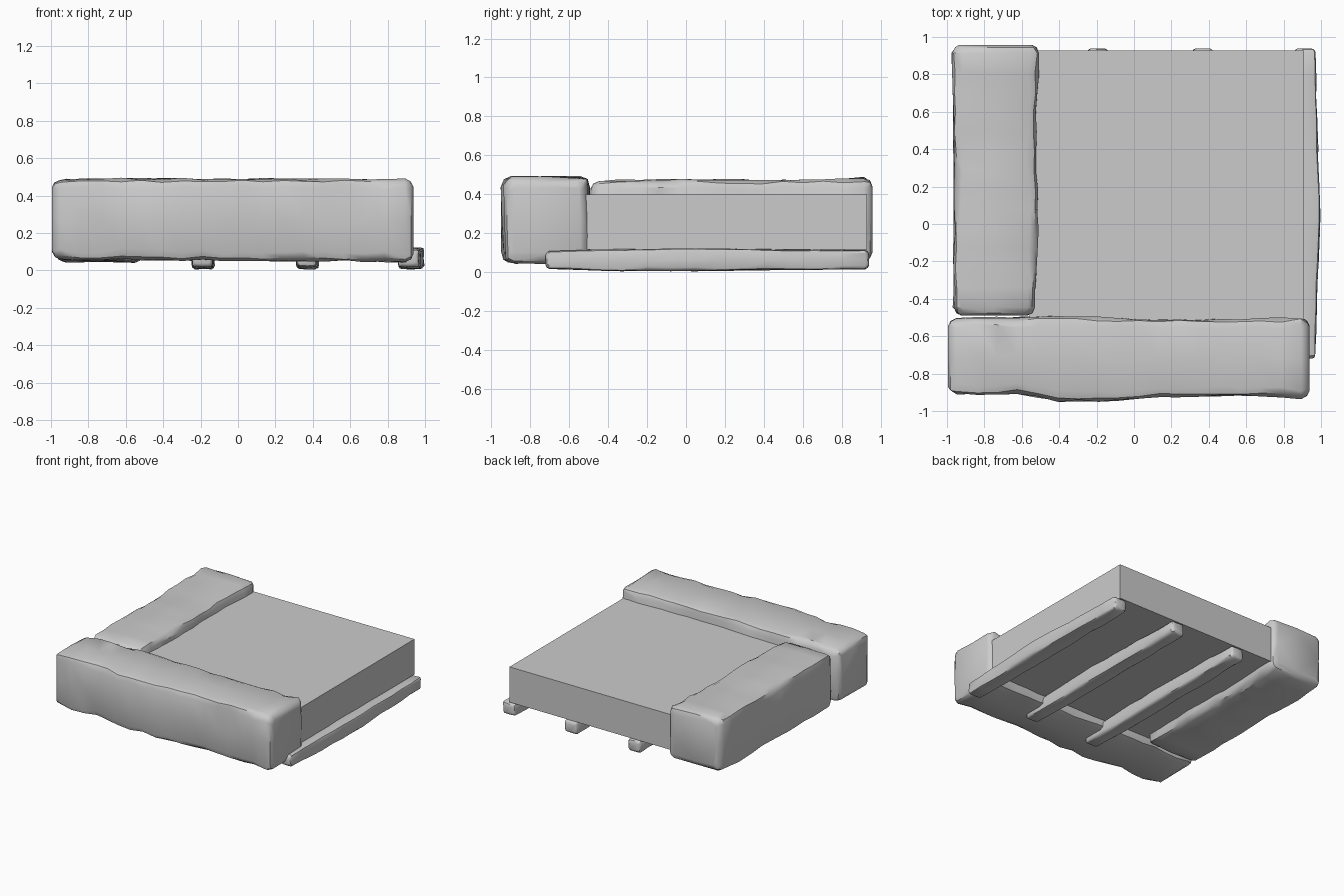
import bpy, bmesh, math, random
from mathutils import Vector

if "Cube" in bpy.data.objects:
    bpy.data.objects.remove(bpy.data.objects["Cube"])

random.seed(7)


def finish(name, bm, smooth=True):
    bmesh.ops.recalc_face_normals(bm, faces=bm.faces)
    mesh = bpy.data.meshes.new(name)
    bm.to_mesh(mesh)
    bm.free()
    obj = bpy.data.objects.new(name, mesh)
    bpy.context.collection.objects.link(obj)
    if smooth:
        bpy.ops.object.select_all(action='DESELECT')
        obj.select_set(True)
        bpy.context.view_layer.objects.active = obj
        bpy.ops.object.shade_smooth_by_angle(angle=math.radians(35))
    return obj


def lerp_station(stations, t):
    for a, b in zip(stations, stations[1:]):
        if t <= b[0]:
            f = (t - a[0]) / (b[0] - a[0])
            return [p + (q - p) * f for p, q in zip(a[1:], b[1:])]
    return stations[-1][1:]


def rough_beam(name, stations, axis, bevel, jitter, rings):
    """Loft a worn rounded rectangle; stations are (t, u0, u1, z0, z1)."""
    t0, t1 = stations[0][0], stations[-1][0]
    inner = [t0 + bevel + (t1 - t0 - 2 * bevel) * i / (rings - 1) for i in range(rings)]
    steps = [(t0, 1.0), (t0 + bevel * 0.3, 0.4)] + [(t, 0) for t in inner]
    steps += [(t1 - bevel * 0.3, 0.4), (t1, 1.0)]
    bm = bmesh.new()
    loops = []
    for t, shrink in steps:
        u0, u1, z0, z1 = lerp_station(stations, t)
        s = shrink * bevel
        u0, u1, z0, z1 = u0 + s, u1 - s, z0 + s, z1 - s
        b = bevel * (1 - 0.5 * shrink) * random.uniform(0.7, 1.25)
        um, zm, k = (u0 + u1) / 2, (z0 + z1) / 2, b * 0.29
        ring = [(u0 + b, z0), (um, z0), (u1 - b, z0), (u1 - k, z0 + k),
                (u1, z0 + b), (u1, zm), (u1, z1 - b), (u1 - k, z1 - k),
                (u1 - b, z1), (um, z1), (u0 + b, z1), (u0 + k, z1 - k),
                (u0, z1 - b), (u0, zm), (u0, z0 + b), (u0 + k, z0 + k)]
        verts = []
        for u, z in ring:
            u += random.uniform(-jitter, jitter)
            z = max(0.003, z + random.uniform(-jitter, jitter))
            verts.append(bm.verts.new((t, u, z) if axis == 'x' else (u, t, z)))
        loops.append(verts)
    for a, b in zip(loops, loops[1:]):
        for i in range(len(a)):
            j = (i + 1) % len(a)
            bm.faces.new((a[i], a[j], b[j], b[i]))
    for end in (loops[0], loops[-1]):
        bm.faces.new(end)
    return finish(name, bm)


# flat platform slab, its hidden edges tucked into the two big blocks
bm = bmesh.new()
bmesh.ops.create_cube(bm, size=1)
low, high = Vector((-0.56, -0.54, 0.118)), Vector((0.91, 0.928, 0.40))
for v in bm.verts:
    v.co = Vector([(low[i] + high[i]) / 2 + v.co[i] * (high[i] - low[i]) for i in range(3)])
finish("platform", bm, smooth=False)

# long worn block across the front
rough_beam("front_block", [
    (-0.995, -0.91, -0.505, 0.06, 0.485),
    (-0.60, -0.905, -0.50, 0.062, 0.49),
    (-0.42, -0.945, -0.49, 0.055, 0.49),
    (-0.10, -0.945, -0.505, 0.055, 0.49),
    (0.10, -0.925, -0.51, 0.055, 0.488),
    (0.60, -0.915, -0.51, 0.05, 0.487),
    (0.938, -0.935, -0.50, 0.045, 0.487)], 'x', 0.045, 0.006, 18)

# shorter worn block along the left side
rough_beam("side_block", [
    (-0.49, -0.965, -0.53, 0.05, 0.47),
    (0.00, -0.96, -0.515, 0.045, 0.475),
    (0.50, -0.965, -0.525, 0.05, 0.472),
    (0.75, -0.965, -0.515, 0.05, 0.475),
    (0.958, -0.975, -0.505, 0.06, 0.487)], 'y', 0.045, 0.006, 14)

# three parallel runners under the platform
for i, x in enumerate((-0.19, 0.37, 0.915)):
    bow = 0.02 if i == 2 else 0.004
    rough_beam(f"runner_{i + 1}", [
        (-0.72, x - 0.055, x + 0.053, 0.02, 0.107),
        (-0.35, x - 0.055, x + 0.055 + bow / 2, 0.008, 0.117),
        (0.05, x - 0.055, x + 0.06 + bow, 0.008, 0.122),
        (0.50, x - 0.058, x + 0.055 + bow / 2, 0.014, 0.117),
        (0.938, x - 0.058, x + 0.053, 0.018, 0.112)], 'y', 0.018, 0.003, 14)
